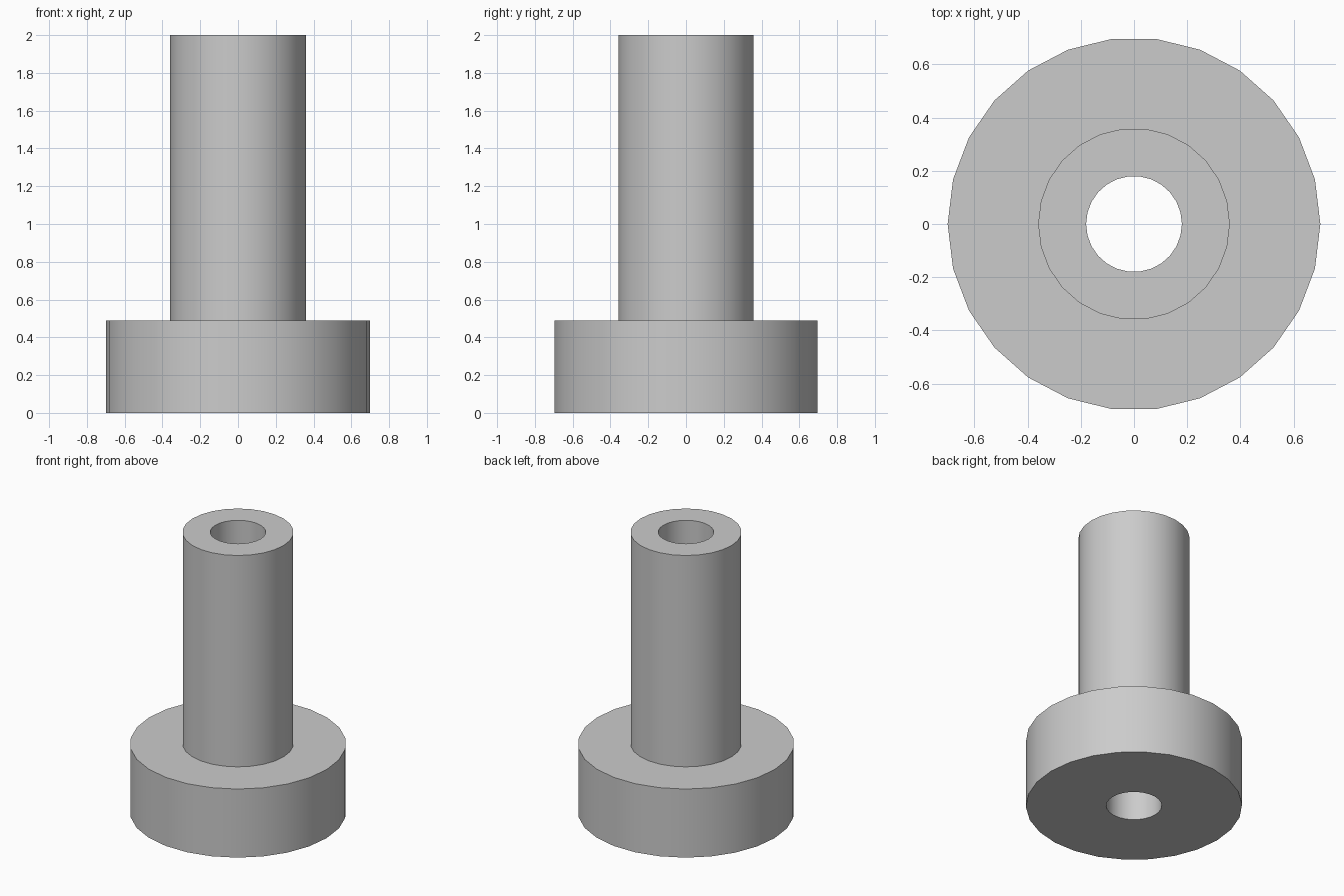
import bpy
import bmesh
from math import radians, tau

cube = bpy.data.objects.get("Cube")
if cube:
    bpy.data.objects.remove(cube, do_unlink=True)

SIDES = 26
BASE_RADIUS, SHAFT_RADIUS, BORE_RADIUS = 0.70, 0.36, 0.18
BASE_HEIGHT, TOTAL_HEIGHT = 0.49, 2.0

# Plain grey material
grey = bpy.data.materials.new("plain grey")
grey.use_nodes = True
colour = (0.6, 0.6, 0.6, 1)
grey.diffuse_color = colour
grey.node_tree.nodes["Principled BSDF"].inputs["Base Color"].default_value = colour

# Closed half section of the flanged bushing, including the through bore
profile = [
    (BORE_RADIUS, 0),
    (BASE_RADIUS, 0),
    (BASE_RADIUS, BASE_HEIGHT),
    (SHAFT_RADIUS, BASE_HEIGHT),
    (SHAFT_RADIUS, TOTAL_HEIGHT),
    (BORE_RADIUS, TOTAL_HEIGHT),
]

# Revolve the section about the z axis
bm = bmesh.new()
verts = [bm.verts.new((r, 0, z)) for r, z in profile]
edges = [bm.edges.new((a, b)) for a, b in zip(verts, verts[1:] + verts[:1])]
bmesh.ops.spin(bm, geom=verts + edges, cent=(0, 0, 0), axis=(0, 0, 1),
               angle=tau, steps=SIDES, use_merge=False)
bmesh.ops.remove_doubles(bm, verts=bm.verts[:], dist=0.0001)
bmesh.ops.recalc_face_normals(bm, faces=bm.faces[:])

mesh = bpy.data.meshes.new("flanged_bushing")
bm.to_mesh(mesh)
bm.free()
mesh.materials.append(grey)
bushing = bpy.data.objects.new("flanged_bushing", mesh)
bpy.context.collection.objects.link(bushing)

# Smooth round walls with crisp rims
bpy.ops.object.select_all(action="DESELECT")
bushing.select_set(True)
bpy.context.view_layer.objects.active = bushing
bpy.ops.object.shade_smooth_by_angle(angle=radians(30))
